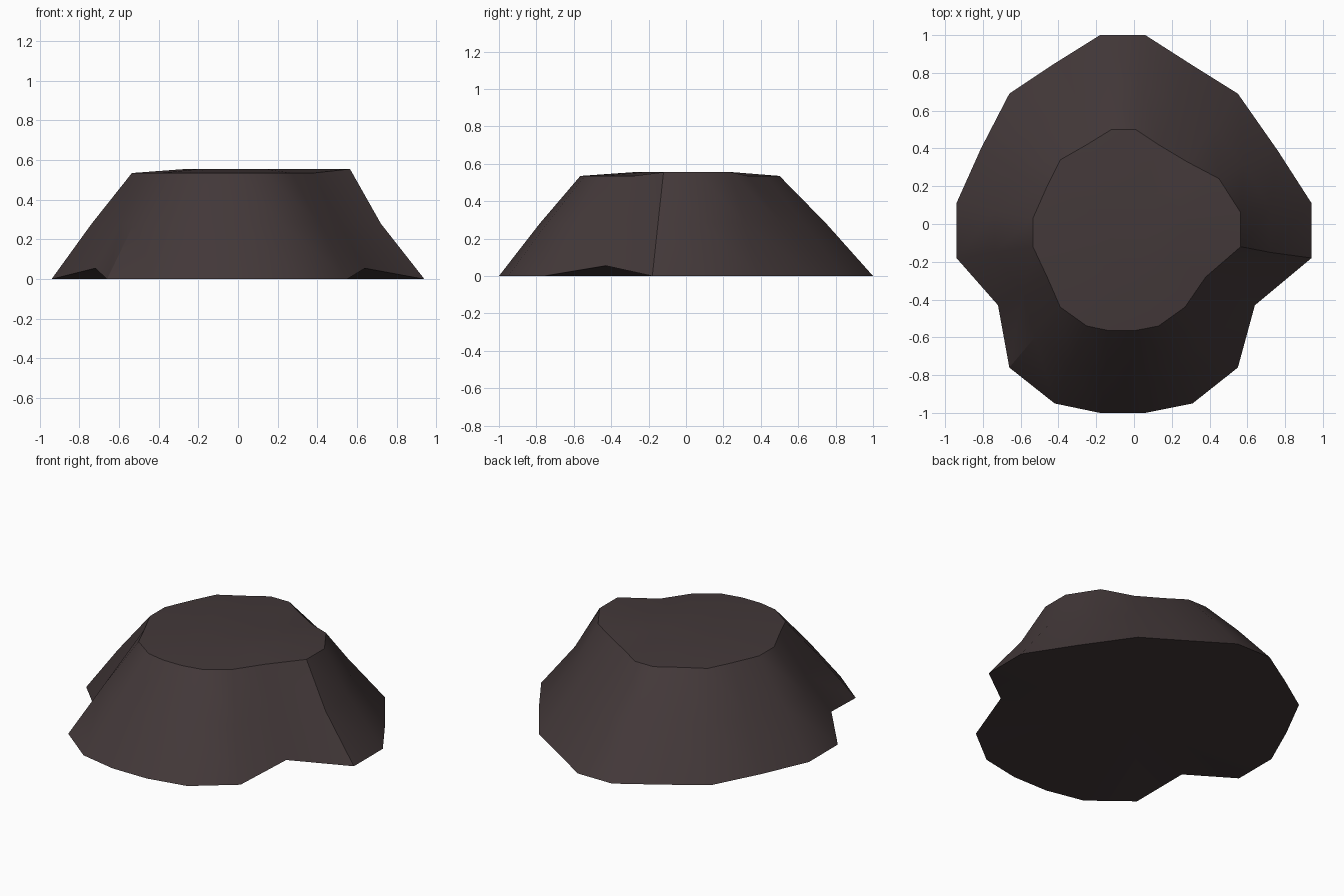
import bpy
import bmesh
import math

cube = bpy.data.objects.get("Cube")
if cube:
    bpy.data.objects.remove(cube, do_unlink=True)

# Dark brown stone
stone = bpy.data.materials.new("dark_brown_stone")
stone.use_nodes = True
colour = (0.056, 0.040, 0.041, 1)
stone.diffuse_color = colour
bsdf = stone.node_tree.nodes["Principled BSDF"]
bsdf.inputs["Base Color"].default_value = colour
bsdf.inputs["Roughness"].default_value = 0.9

# Matching foot and rim outlines, clockwise from the back
foot_outline = [
    (-.18, 1), (.06, 1), (.31, .84), (.55, .69), (.76, .39),
    (.94, .11), (.94, -.18), (.64, -.43), (.55, -.76), (.31, -.95),
    (.06, -1), (-.18, -1), (-.42, -.95), (-.66, -.76), (-.72, -.43),
    (-.94, -.18), (-.94, .11), (-.81, .4), (-.66, .69), (-.42, .85)]
rim_outline = [
    (-.12, .5), (.01, .5), (.13, .42), (.28, .33), (.45, .24),
    (.565, .06), (.565, -.12), (.38, -.28), (.27, -.44), (.13, -.54),
    (0, -.565), (-.13, -.565), (-.25, -.54), (-.39, -.44), (-.46, -.28),
    (-.535, -.12), (-.535, .03), (-.46, .2), (-.39, .34), (-.25, .42)]
notches = (7, 14)
bulge = (4, 5, 6)
low, high = .535, .555

foot, waist, rim, crown = [], [], [], []
for i, ((fx, fy), (rx, ry)) in enumerate(zip(foot_outline, rim_outline)):
    fz = .055 if i in notches else 0
    rz = high if i in bulge else low
    pinch = .957 if i in bulge else 1
    foot.append((fx, fy, fz))
    waist.append(((fx + rx) / 2 * pinch, (fy + ry) / 2, .28))
    rim.append((rx, ry, rz))
    crown.append((rx * .5, ry * .5, high))

bm = bmesh.new()
rings = [[bm.verts.new(p) for p in ring] for ring in (foot, waist, rim, crown)]


def bridge(a, b):
    for i in range(len(a)):
        j = (i + 1) % len(a)
        bm.faces.new((a[i], a[j], b[j], b[i]))


# Sloping sides and shallow domed top
for lower, upper in zip(rings, rings[1:]):
    bridge(lower, upper)
bm.faces.new(rings[-1])

# Underside fan, lifted at the two notches
centre = bm.verts.new((0, 0, 0))
for i, v in enumerate(rings[0]):
    bm.faces.new((v, rings[0][i - 1], centre))
bmesh.ops.recalc_face_normals(bm, faces=bm.faces)

mesh = bpy.data.meshes.new("rock_mound")
bm.to_mesh(mesh)
bm.free()
mesh.materials.append(stone)
rock = bpy.data.objects.new("rock_mound", mesh)
bpy.context.collection.objects.link(rock)

# Smooth slopes with a crisp rim
bpy.ops.object.select_all(action="DESELECT")
rock.select_set(True)
bpy.context.view_layer.objects.active = rock
bpy.ops.object.shade_smooth_by_angle(angle=math.radians(30))
